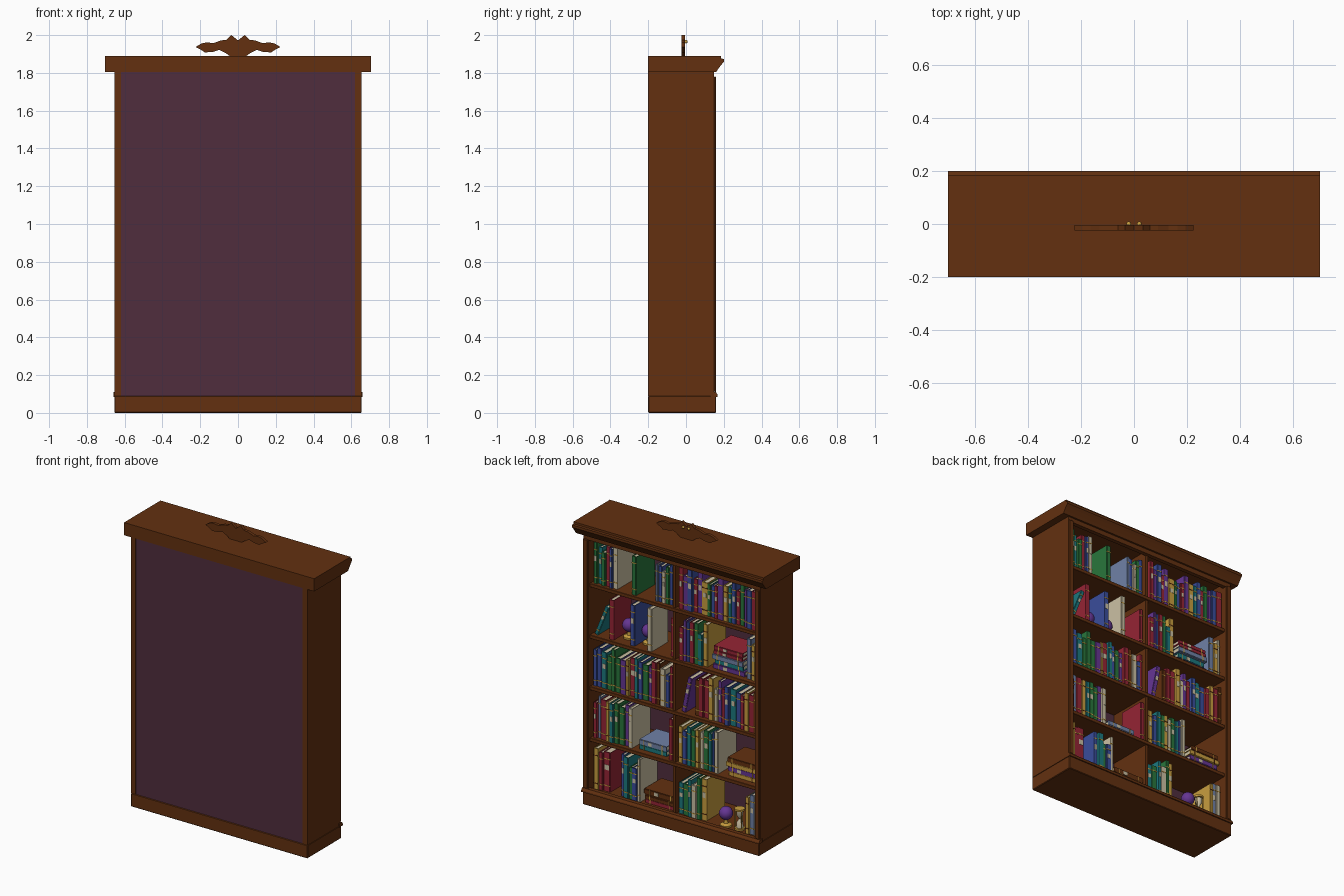
import bpy, bmesh, math, random
from mathutils import Matrix, Vector

if "Cube" in bpy.data.objects:
    bpy.data.objects.remove(bpy.data.objects["Cube"])

random.seed(4)

# ---- palette: letter -> flat colour ----
PALETTE = {
    "w": ("wood", (.125, .030, .005)), "k": ("plum_backing", (.080, .027, .048)),
    "r": ("red_cloth", (.30, .018, .035)), "b": ("blue_cloth", (.042, .075, .33)),
    "g": ("green_cloth", (.022, .18, .045)), "t": ("teal_cloth", (.012, .19, .21)),
    "p": ("purple_cloth", (.13, .036, .29)), "y": ("gold", (.58, .34, .05)),
    "c": ("cream", (.60, .53, .37)), "s": ("slate_cloth", (.16, .22, .38))}
MATS, ORDER = {}, list(PALETTE)
for key, (name, rgb) in PALETTE.items():
    MATS[key] = bpy.data.materials.new(name)
    MATS[key].diffuse_color = (*rgb, 1)


def finish(name, bm, colours, bevel=0):
    me = bpy.data.meshes.new(name)
    bmesh.ops.recalc_face_normals(bm, faces=bm.faces)
    bm.to_mesh(me)
    bm.free()
    ob = bpy.data.objects.new(name, me)
    bpy.context.collection.objects.link(ob)
    for c in colours:
        me.materials.append(MATS[c])
    if bevel:
        m = ob.modifiers.new("soft_edges", "BEVEL")
        m.width, m.segments = bevel, 1
    return ob


def add_box(bm, lo, hi, mat=0):
    lo, hi = Vector(lo), Vector(hi)
    mtx = Matrix.Translation((lo + hi) / 2) @ Matrix.Diagonal((*(hi - lo), 1))
    for v in bmesh.ops.create_cube(bm, size=1, matrix=mtx)["verts"]:
        for f in v.link_faces:
            f.material_index = mat


def box(name, lo, hi, colour="w", bevel=0):
    bm = bmesh.new()
    add_box(bm, lo, hi)
    return finish(name, bm, colour, bevel)


def extrude(name, pts, vec, colour="w"):
    bm = bmesh.new()
    face = bm.faces.new([bm.verts.new(p) for p in pts])
    out = bmesh.ops.extrude_face_region(bm, geom=[face])["geom"]
    bmesh.ops.translate(bm, vec=vec, verts=[e for e in out if isinstance(e, bmesh.types.BMVert)])
    return finish(name, bm, colour)


def lathe(name, profile, loc, colour, n=20):
    # revolve (radius, height) points around z
    bm = bmesh.new()
    vs = [bm.verts.new((r, 0, z)) for r, z in profile]
    es = [bm.edges.new(p) for p in zip(vs, vs[1:])]
    bmesh.ops.spin(bm, geom=vs + es, axis=(0, 0, 1), cent=(0, 0, 0), steps=n, angle=math.tau)
    bmesh.ops.remove_doubles(bm, verts=bm.verts, dist=1e-5)
    ob = finish(name, bm, colour)
    ob.location = loc
    smooth(ob)
    return ob


def smooth(ob):
    bpy.ops.object.select_all(action="DESELECT")
    ob.select_set(True)
    bpy.context.view_layer.objects.active = ob
    bpy.ops.object.shade_smooth_by_angle(angle=math.radians(40))


def ball(name, loc, r, colour):
    bm = bmesh.new()
    bmesh.ops.create_uvsphere(bm, u_segments=20, v_segments=12, radius=r)
    ob = finish(name, bm, colour)
    ob.location = loc
    smooth(ob)


def book(colour, x, z, t, h, d, y=.11, lean=0.0, flat=False):
    # local: x 0..t thickness, spine at y 0, z 0..h
    bm = bmesh.new()
    c, gold, cream = (ORDER.index(k) for k in (colour, "y", "c"))
    w = min(.004, t * .2)
    add_box(bm, (0, -d, 0), (w, 0, h), c)
    add_box(bm, (t - w, -d, 0), (t, 0, h), c)
    add_box(bm, (w, -.006, 0), (t - w, .003, h), c)
    add_box(bm, (w, -d + .006, .005), (t - w, -.006, h - .005), cream)
    for f in (.14, .82):
        add_box(bm, (0, -.002, h * f), (t, .0045, h * f + .006), gold if colour != "y" else 0)
    if t > .022 and random.random() < .4:
        add_box(bm, (t * .18, 0, h * .55), (t * .82, .0045, h * .68), cream)
    if flat:
        mtx = Matrix.Translation((x, y, z + t)) @ Matrix.Rotation(math.pi / 2, 4, "Y")
    else:
        mtx = Matrix.Translation((x, y, z)) @ Matrix.Rotation(lean, 4, "Y")
    bm.transform(mtx)
    finish("flat_book" if flat else "book", bm, ORDER)


# ---- carcass ----
box("plinth", (-.655, -.2, 0), (.655, .16, .09), bevel=.004)
extrude("plinth_moulding", [(-.66, y, z) for y, z in
        ((.13, .085), (.168, .085), (.168, .095), (.158, .11), (.13, .11))], (1.32, 0, 0))
for s in (-1, 1):
    a, b = sorted((s * .62, s * .655))
    box("side_panel", (a, -.2, .09), (b, .148, 1.81))
    box("front_stile", (a, .148, .11), (b, .16, 1.78), bevel=.004)
box("back_panel", (-.62, -.197, .09), (.62, -.183, 1.81), "k")
box("divider", (-.01, -.183, .09), (.01, .125, 1.81))
LEVELS = [.1 + .345 * i for i in range(5)]
for z in LEVELS:
    box("shelf", (-.62, -.183, z - .024), (.62, .135, z), bevel=.002)
box("top_rail", (-.62, .12, 1.775), (.62, .148, 1.81))

# ---- cornice ----
extrude("cornice", [(-.705, y, z) for y, z in
        ((-.2, 1.805), (.16, 1.805), (.17, 1.82), (.186, 1.842), (.2, 1.858),
         (.2, 1.874), (.185, 1.876), (.185, 1.89), (-.2, 1.89))], (1.41, 0, 0))

# ---- carved crest ----
half = [(.045, 1.89), (.065, 1.905), (.1, 1.922), (.13, 1.912), (.175, 1.908), (.195, 1.922),
        (.225, 1.937), (.195, 1.955), (.165, 1.962), (.13, 1.957), (.09, 1.972), (.06, 1.975), (.035, 2.0)]
outline = half + [(0, 1.972)] + [(-x, z) for x, z in reversed(half)]
extrude("crest", [(x, -.024, z) for x, z in outline], (0, .02, 0))
for s in (-1, 1):
    ball("crest_bead", (s * .02, 0, 1.965), .009, "y")

# ---- upright book runs: level, x start, x end, colours from +x towards -x ----
RUNS = [
    (4, .605, .43, "gtgrbc"), (4, .32, .285, "g"), (4, .15, .02, "sbcgb"),
    (4, -.03, -.61, "rpbrpygbrpytbrgpbr"),
    (3, .49, .455, "r"), (3, .335, .30, "b"), (3, .205, .17, "c"), (3, .04, .015, "r"),
    (3, -.03, -.235, "rpbrgty"), (3, -.52, -.61, "syc"),
    (2, .61, .02, "bbtgggpyrtbgprwcbr"), (2, -.14, -.61, "wrrycprbtbryrw"),
    (1, .605, .32, "rsrytggpc"), (1, .045, .015, "r"), (1, -.02, -.32, "ybtgycgtbc"),
    (0, .605, .49, "yrr"), (0, .41, .26, "btgbc"), (0, -.02, -.225, "tgtcgy"),
    (0, -.52, -.61, "ysc")]
for lv, x0, x1, colours in RUNS:
    ws = [random.uniform(.7, 1.3) for _ in colours]
    k = (x0 - x1) / sum(ws)
    x = x0
    for i, (c, w) in enumerate(zip(colours, ws)):
        x -= w * k
        tall = i == len(colours) - 1 or len(colours) == 1
        h = random.uniform(.255, .285) if tall else random.uniform(.205, .28)
        book(c, x + .001, LEVELS[lv], w * k - .002, h, random.uniform(.17, .2),
             y=.11 + random.uniform(-.012, .008))

# ---- leaning books ----
book("t", .575, LEVELS[3] + .001, .025, .215, .17, lean=-.38)
book("p", -.075, LEVELS[2] + .001, .03, .24, .18, lean=-.2)

# ---- flat stacks: level, centre x, colours from the bottom up ----
for lv, cx, colours in ((3, -.385, "ptsrr"), (1, -.485, "ypyw"), (1, .18, "ts"), (0, .125, "rww")):
    z = LEVELS[lv]
    for c in colours:
        t, h = random.uniform(.026, .036), random.uniform(.2, .235)
        if lv == 1 and cx > 0:
            h = .2
        book(c, cx - h / 2, z, t, h, .18, y=.1 + random.uniform(-.01, .01), flat=True)
        z += t

# ---- globes on stands ----
for lv, x, y in ((0, -.36, .09), (3, .40, .03), (3, .255, .03)):
    z = LEVELS[lv]
    lathe("globe_stand", [(0, 0), (.036, 0), (.036, .012), (.014, .02), (.01, .05), (0, .05)], (x, y, z), "y")
    ball("globe", (x, y, z + .086), .043, "p")

# ---- hourglass ----
X, Y, Z = -.455, .08, LEVELS[0]
lathe("hourglass_bulb", [(0, .012), (.022, .014), (.02, .045), (.005, .07), (.02, .095), (.022, .126), (0, .128)],
      (X, Y, Z), "c")
for dz in (0, .128):
    lathe("hourglass_cap", [(0, 0), (.032, 0), (.032, .012), (0, .012)], (X, Y, Z + dz), "y")
for i in range(3):
    a = math.tau * i / 3 + .5
    lathe("hourglass_post", [(.004, .01), (.004, .13)], (X + .027 * math.cos(a), Y + .027 * math.sin(a), Z), "y", 8)

for m in bpy.data.materials:
    if m.users and not m.is_grease_pencil:
        m.use_nodes = True
        m.node_tree.nodes["Principled BSDF"].inputs["Base Color"].default_value = m.diffuse_color
